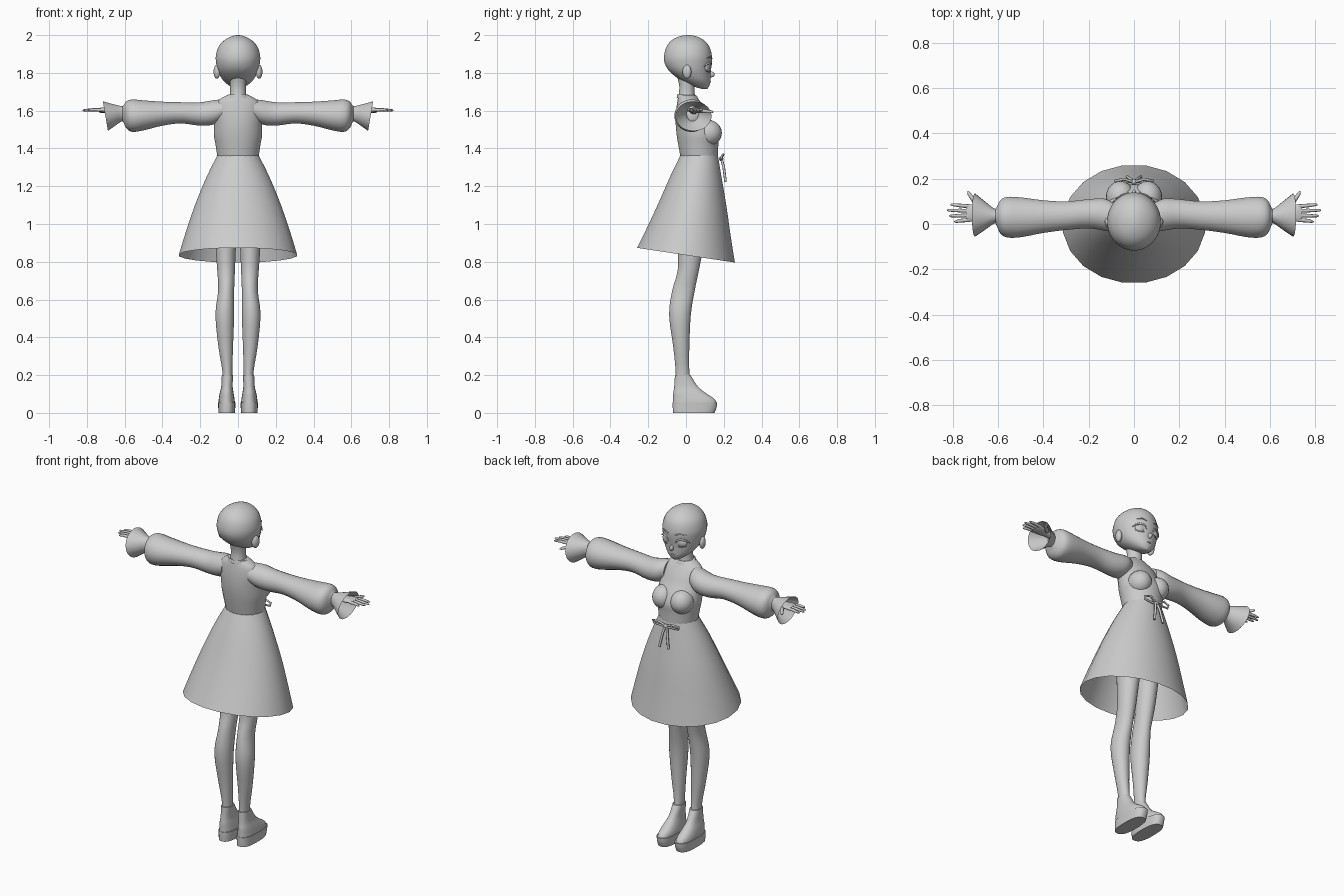
import bpy, bmesh, math
from mathutils import Matrix, Vector


def finish(ob, mirror):
    bpy.context.collection.objects.link(ob)
    if mirror:
        ob.modifiers.new("mirror", 'MIRROR').use_clip = False
    return ob


def spline(rings, steps):
    """Catmull-Rom interpolation between section rows."""
    out = []
    for i in range(len(rings) - 1):
        p0, p1 = rings[max(i - 1, 0)], rings[i]
        p2, p3 = rings[i + 1], rings[min(i + 2, len(rings) - 1)]
        for s in range(steps):
            u = s / steps
            out.append([0.5 * (2 * b + (c - a) * u + (2 * a - 5 * b + 4 * c - d) * u * u
                               + (3 * b - a - 3 * c + d) * u ** 3)
                        for a, b, c, d in zip(p0, p1, p2, p3)])
    return out + [list(rings[-1])]


def loft(name, rings, axis='z', n=24, steps=3, caps=True, mirror=False, power=1.0):
    """Rows are (t, a0, a1, b0, b1[, tilt]); a,b = x,y along z or y,z along x."""
    rings = [tuple(r) + (0,) * (6 - len(r)) for r in rings]
    bm = bmesh.new()
    loops = []
    for t, a0, a1, b0, b1, tilt in spline(rings, steps):
        loop = []
        for k in range(n):
            ang = 2 * math.pi * (k + 0.5) / n
            c, s = math.cos(ang), math.sin(ang)
            a = (a0 + a1) / 2 + (a1 - a0) / 2 * math.copysign(abs(c) ** power, c)
            db = (b1 - b0) / 2 * math.copysign(abs(s) ** power, s)
            b, tt = (b0 + b1) / 2 + db, t + tilt * db
            loop.append(bm.verts.new((a, b, tt) if axis == 'z' else (tt, a, b)))
        loops.append(loop)
    for l0, l1 in zip(loops, loops[1:]):
        for k in range(n):
            j = (k + 1) % n
            bm.faces.new((l0[k], l0[j], l1[j], l1[k]))
    if caps:
        bm.faces.new(loops[0])
        bm.faces.new(loops[-1])
    bmesh.ops.recalc_face_normals(bm, faces=bm.faces)
    me = bpy.data.meshes.new(name)
    bm.to_mesh(me)
    return finish(bpy.data.objects.new(name, me), mirror)


def ball(name, loc, size, mirror=False, rot=0.0):
    bm = bmesh.new()
    m = Matrix.Translation(loc) @ Matrix.Rotation(rot, 4, 'Z') @ Matrix.Diagonal((*size, 1))
    bmesh.ops.create_uvsphere(bm, u_segments=20, v_segments=12, radius=1, matrix=m)
    me = bpy.data.meshes.new(name)
    bm.to_mesh(me)
    return finish(bpy.data.objects.new(name, me), mirror)


def tube(name, pts, depth, radii=None, mirror=True):
    cu = bpy.data.curves.new(name, 'CURVE')
    cu.dimensions = '3D'
    cu.bevel_depth, cu.bevel_resolution, cu.use_fill_caps = depth, 2, True
    sp = cu.splines.new('POLY')
    sp.points.add(len(pts) - 1)
    for i, p in enumerate(pts):
        sp.points[i].co = (*p, 1)
        sp.points[i].radius = radii[i] if radii else 1
    return finish(bpy.data.objects.new(name, cu), mirror)


def sym(z, rx, y0, y1, tilt=0):
    return (z, -rx, rx, y0, y1, tilt)


# Head, neck and face
loft("head", [sym(2.0, .004, .006, .014), sym(1.995, .03, -.03, .05), sym(1.975, .07, -.073, .093),
              sym(1.94, .103, -.103, .124), sym(1.89, .118, -.117, .138), sym(1.85, .116, -.113, .138),
              sym(1.81, .107, -.09, .132), sym(1.77, .086, -.042, .13), sym(1.745, .063, 0, .128),
              sym(1.725, .036, .05, .12), sym(1.715, .012, .085, .112)], n=32)
loft("neck", [sym(1.79, .046, -.05, .05), sym(1.73, .042, -.036, .045), sym(1.68, .044, -.04, .048),
              sym(1.64, .06, -.045, .06)])
ball("nose", (0, .132, 1.792), (.01, .02, .016))
ball("mouth", (0, .128, 1.752), (.016, .005, .004))
ball("ear", (.112, .005, 1.806), (.017, .024, .037), True, -.3)
ball("eye", (.054, .113, 1.828), (.027, .012, .023), True, -.4)
tube("eyelash", [(.022, .132, 1.828), (.034, .132, 1.846), (.055, .125, 1.853), (.077, .109, 1.845),
                 (.094, .096, 1.832)], .005, [.5, 1, 1.2, 1, .4])
tube("lower_lash", [(.034, .13, 1.808), (.055, .123, 1.803), (.078, .106, 1.812)], .002)
tube("eyebrow", [(.022, .137, 1.876), (.05, .13, 1.885), (.082, .109, 1.878)], .0035, [1, 1, .4])

# Bodice
loft("bodice", [sym(1.355, .11, -.03, .17), sym(1.42, .12, -.042, .172), sym(1.47, .129, -.05, .175),
                sym(1.52, .128, -.055, .155), sym(1.57, .127, -.055, .122), sym(1.61, .124, -.052, .1),
                sym(1.645, .112, -.047, .078), sym(1.668, .085, -.043, .062), sym(1.684, .055, -.04, .052)])
ball("bust", (.06, .118, 1.482), (.064, .072, .068), True)
loft("collar", [sym(1.66, .066, -.05, .068, -.12), sym(1.682, .058, -.046, .06, -.12)], caps=False)

# Skirt, open underneath, with a dipping front hem
loft("skirt", [sym(1.365, .11, -.03, .17), sym(1.25, .168, -.085, .19, -.02),
               sym(1.1, .23, -.148, .217, -.06), sym(.95, .281, -.212, .241, -.11),
               sym(.835, .316, -.262, .262, -.15)], n=20, caps=False)

# Waist bow
ball("bow_knot", (0, .186, 1.345), (.014, .012, .012))
tube("bow_loop", [(.005, .186, 1.348), (.045, .198, 1.368), (.084, .19, 1.362), (.08, .186, 1.345),
                  (.005, .186, 1.342)], .006)
tube("bow_tail", [(.006, .188, 1.345), (.016, .2, 1.3), (.03, .209, 1.225)], .007)

# Puffed sleeves and flared cuffs
loft("sleeve", [(.085, -.035, .09, 1.55, 1.66), (.13, -.03, .112, 1.526, 1.656), (.2, -.02, .11, 1.52, 1.645),
                (.3, -.027, .1, 1.532, 1.645), (.4, -.04, .105, 1.52, 1.648), (.5, -.059, .118, 1.495, 1.655),
                (.56, -.06, .12, 1.487, 1.66), (.59, -.042, .105, 1.505, 1.65), (.605, -.01, .075, 1.535, 1.63),
                (.612, .005, .065, 1.545, 1.624)], axis='x', mirror=True)
loft("cuff", [(.608, .005, .065, 1.545, 1.624), (.625, -.003, .074, 1.538, 1.626),
              (.66, -.028, .102, 1.517, 1.636, .1), (.702, -.056, .135, 1.492, 1.65, .17)],
     axis='x', caps=False, mirror=True)

# Hands
loft("palm", [(.6, .02, .062, 1.58, 1.618), (.66, .022, .066, 1.585, 1.616), (.69, .012, .08, 1.587, 1.617),
              (.725, .01, .087, 1.592, 1.616), (.742, .013, .084, 1.597, 1.612)], axis='x', mirror=True)
for i, (y, tip) in enumerate([(.018, .793), (.038, .815), (.058, .824), (.078, .81)]):
    spread = y + (y - .048) * .25
    tube(f"finger_{i + 1}", [(.725, y, 1.604), (.77, (y + spread) / 2, 1.605), (tip - .008, spread, 1.602),
                             (tip, spread, 1.601)], .009, [1, .9, .65, .25])
tube("thumb", [(.675, .07, 1.6), (.705, .1, 1.597), (.728, .135, 1.594), (.732, .145, 1.593)],
     .011, [1.1, .9, .7, .3])

# Legs
loft("leg", [(1.24, .002, .118, -.04, .12), (1.0, .004, .122, -.045, .11), (.85, .012, .117, -.042, .087),
             (.75, .016, .11, -.045, .068), (.65, .02, .105, -.073, .047), (.52, .02, .12, -.09, .026),
             (.35, .026, .104, -.068, .018), (.22, .03, .083, -.055, .018), (.12, .03, .083, -.055, .03)],
     mirror=True)

# Platform shoes
loft("shoe_upper", [(.052, .016, .104, -.07, .163), (.075, .018, .102, -.069, .15), (.105, .023, .097, -.068, .105),
                    (.14, .028, .089, -.063, .063), (.2, .026, .086, -.059, .024)], mirror=True, power=.85)
loft("shoe_sole", [(0, .016, .104, -.07, .152), (.03, .014, .105, -.071, .163), (.056, .013, .106, -.071, .166)],
     mirror=True, power=.75)

# Smooth shading with crisp hard edges
bpy.ops.object.select_all(action='DESELECT')
for ob in bpy.data.objects:
    if ob.type == 'MESH':
        ob.select_set(True)
        bpy.context.view_layer.objects.active = ob
bpy.ops.object.shade_smooth_by_angle(angle=math.radians(45))
